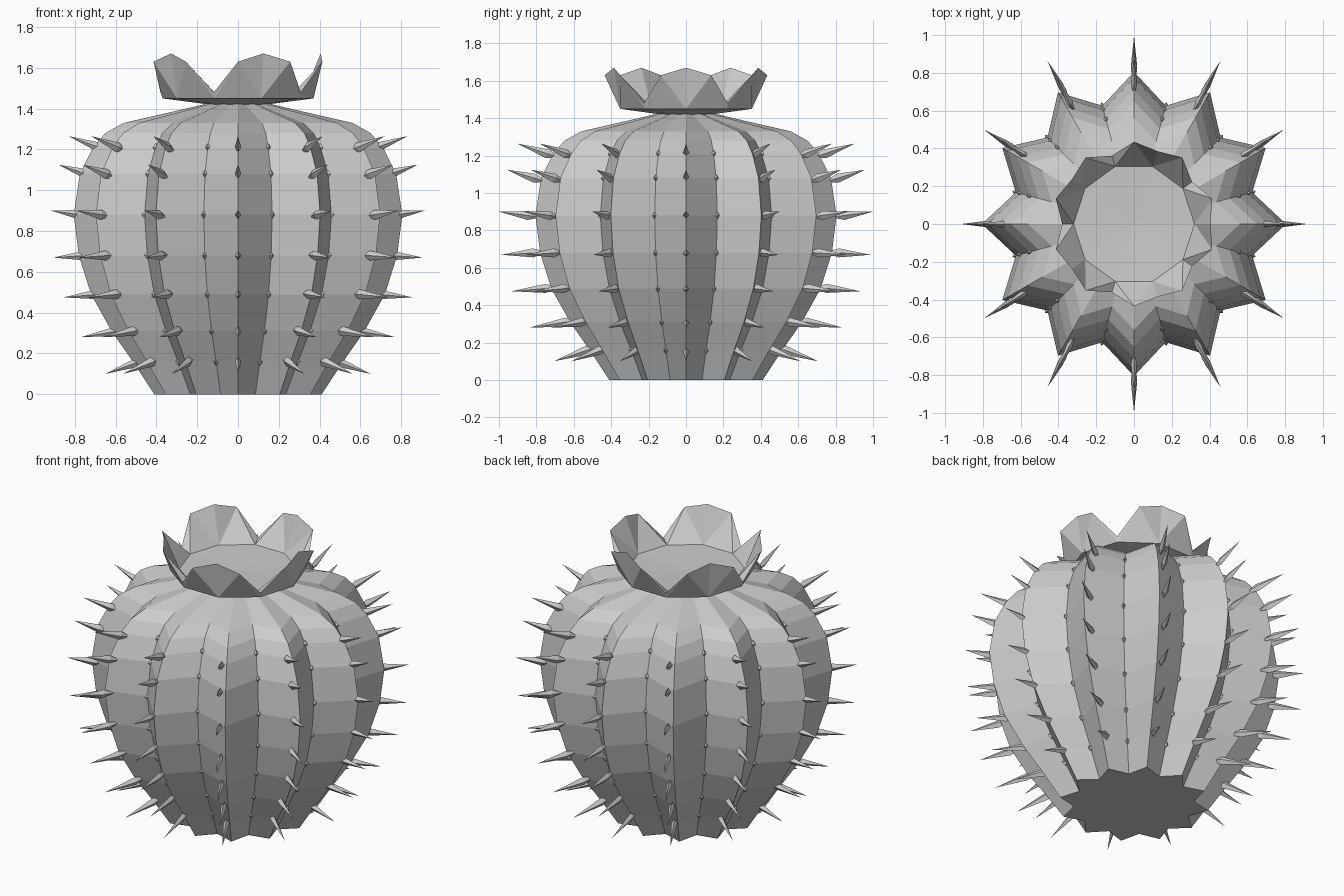
import bpy, bmesh
from math import sin, cos, radians
from mathutils import Vector

if "Cube" in bpy.data.objects:
    bpy.data.objects.remove(bpy.data.objects["Cube"])

grey = bpy.data.materials.new("plain_grey")
grey.use_nodes = True
GREY = (0.6, 0.6, 0.6, 1)
grey.diffuse_color = GREY
grey.node_tree.nodes["Principled BSDF"].inputs["Base Color"].default_value = GREY

RIBS = 12
VALLEY = 0.805
# ridge radius and height from the base to the crown
PROFILE = [(.41, 0), (.515, .16), (.62, .31), (.72, .49), (.78, .68), (.805, .88),
           (.775, 1.08), (.71, 1.21), (.65, 1.28), (.56, 1.33), (.32, 1.385), (.15, 1.425)]
# tip radius and height of the spine growing from each profile ring
TIPS = [(.65, .10), (.77, .28), (.855, .475), (.905, .67), (.915, .9), (.88, 1.125), (.83, 1.265)]


def polar(r, deg, z):
    a = radians(deg)
    return Vector((r * cos(a), r * sin(a), z))


def finish(bm, name):
    bmesh.ops.recalc_face_normals(bm, faces=bm.faces)
    mesh = bpy.data.meshes.new(name)
    bm.to_mesh(mesh)
    bm.free()
    mesh.materials.append(grey)
    obj = bpy.data.objects.new(name, mesh)
    bpy.context.collection.objects.link(obj)
    return obj


def bridge(bm, low, high):
    n = len(low)
    for i in range(n):
        j = (i + 1) % n
        bm.faces.new((low[i], low[j], high[j], high[i]))


# ribbed body: star-shaped rings joined from base to crown
bm = bmesh.new()
rings = []
for r, z in PROFILE:
    rings.append([bm.verts.new(polar(r * (VALLEY if i % 2 else 1), i * 180 / RIBS, z))
                  for i in range(2 * RIBS)])
for low, high in zip(rings, rings[1:]):
    bridge(bm, low, high)
bm.faces.new(rings[0])
bm.faces.new(rings[-1])
finish(bm, "ribbed_body")


def spine(bm, base, tip, deg, wide, tall):
    # four-sided double pyramid: long outer point, short buried root
    out = (tip - base).normalized()
    side = Vector((-sin(radians(deg)), cos(radians(deg)), 0))
    up = out.cross(side)
    ring = [bm.verts.new(base + d) for d in (side * wide, up * tall, -side * wide, -up * tall)]
    ends = [bm.verts.new(tip), bm.verts.new(base - out * .07)]
    for end in ends:
        for i in range(4):
            bm.faces.new((ring[i], ring[(i + 1) % 4], end))


# long spines on the ridges, small nubs in the valleys
ridge, valley = bmesh.new(), bmesh.new()
for k in range(RIBS):
    for (r, z), (tr, tz) in zip(PROFILE[1:], TIPS):
        deg = k * 360 / RIBS
        spine(ridge, polar(r - .03, deg, z), polar(tr, deg, tz), deg, .016, .024)
        deg += 180 / RIBS
        rv = r * VALLEY
        spine(valley, polar(rv, deg, z), polar(rv + .02, deg, z), deg, .016, .02)
spines = finish(ridge, "ridge_spines")
for v in spines.data.vertices:
    v.co.y *= 1.09
finish(valley, "valley_nubs")

# flower: shallow cup with five faceted petals
bm = bmesh.new()
STEP = 36


def ring(r, z):
    return [bm.verts.new(polar(r, i * STEP, z)) for i in range(10)]


foot, cup, floor = ring(.14, 1.42), ring(.37, 1.45), ring(.32, 1.462)
bridge(bm, foot, cup)
bm.faces.new(foot)
middle = bm.verts.new((0, 0, 1.45))
for i in range(10):
    bm.faces.new((floor[i], floor[(i + 1) % 10], middle))
notch = {i: bm.verts.new(polar(.38, i * STEP, 1.48)) for i in range(1, 10, 2)}
for i in range(0, 10, 2):
    left, right = notch[(i + 1) % 10], notch[(i - 1) % 10]
    peak = bm.verts.new(polar(.405, i * STEP, 1.67))
    sl = bm.verts.new(polar(.435, i * STEP + 18, 1.63))
    sr = bm.verts.new(polar(.435, i * STEP - 18, 1.63))
    for base in (cup, floor):
        bl, bc, br = base[(i + 1) % 10], base[i], base[i - 1]
        bm.faces.new((bl, left, sl))
        bm.faces.new((bl, sl, bc))
        bm.faces.new((bc, sl, peak))
        bm.faces.new((bc, peak, sr))
        bm.faces.new((bc, sr, br))
        bm.faces.new((br, sr, right))
finish(bm, "flower")
